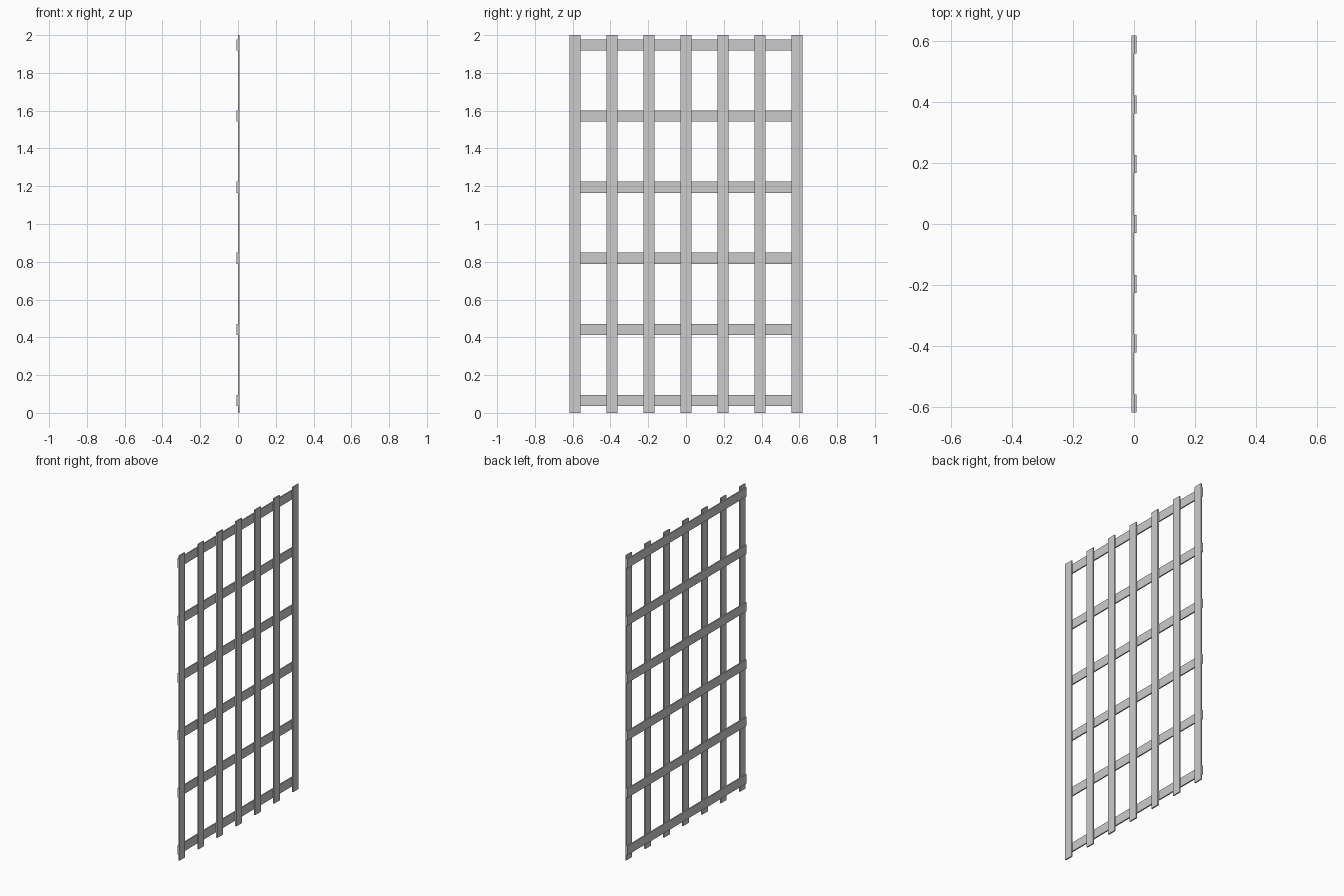
import bpy

if "Cube" in bpy.data.objects:
    bpy.data.objects.remove(bpy.data.objects["Cube"])

T = 0.008            # slat thickness
W = 0.059            # slat width
HALF = 0.618         # half panel width


def slat(name, loc, size):
    bpy.ops.mesh.primitive_cube_add(size=1, location=loc)
    ob = bpy.context.object
    ob.name = name
    ob.scale = size
    bpy.ops.object.transform_apply(location=False, rotation=False, scale=True)
    return ob


# Seven upright slats on the +x side
pitch_y = (2 * HALF - W) / 6
for i in range(7):
    slat(f"upright_slat_{i + 1}", (T / 2, (i - 3) * pitch_y, 1.0), (T, W, 2.0))

# Six cross slats fixed behind them
for i in range(6):
    slat(f"cross_slat_{i + 1}", (-T / 2, 0, 0.066 + i * 0.3763), (T, 2 * HALF, W))
